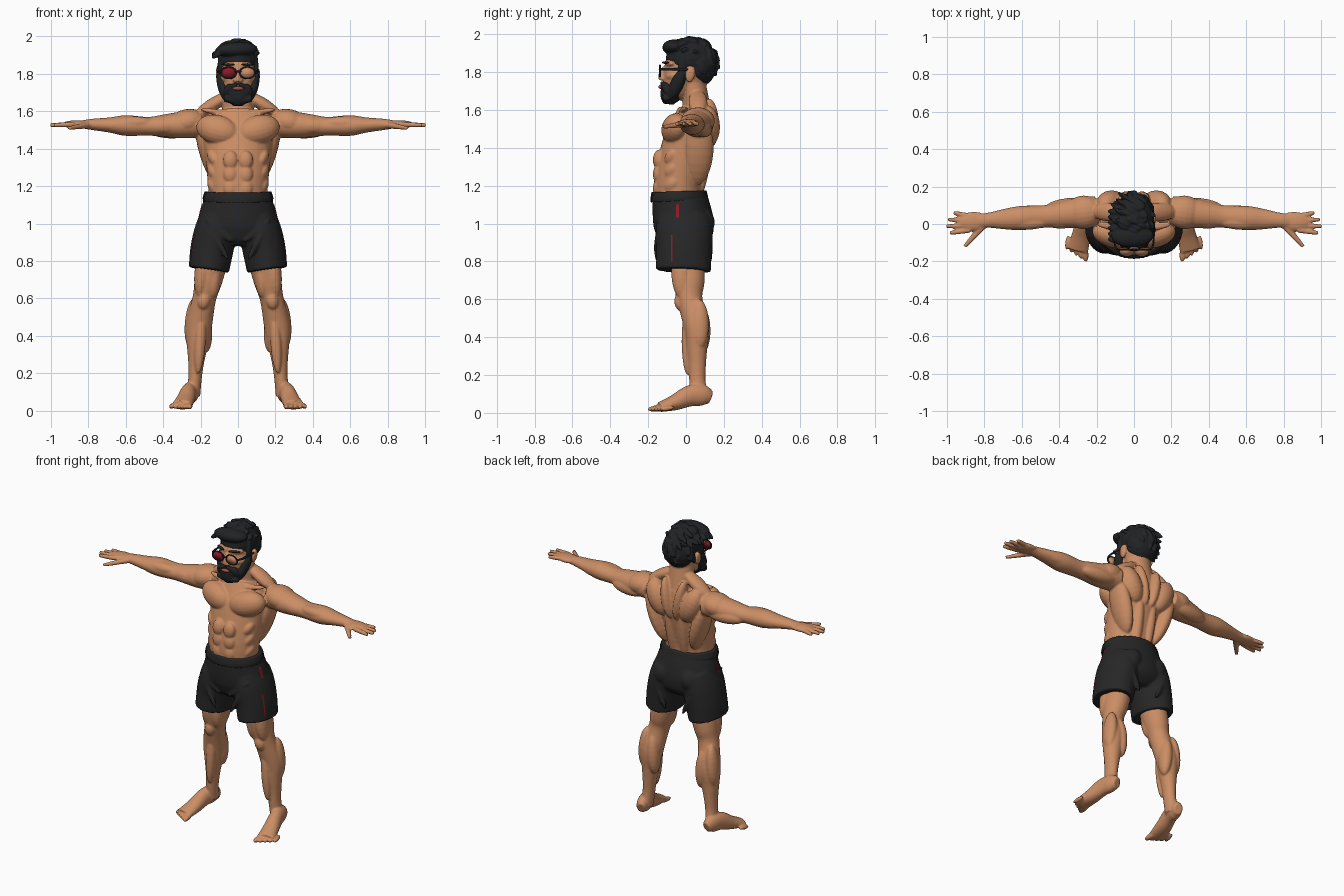
import bpy, bmesh, math, random
from mathutils import Vector, Matrix

random.seed(4)
default_cube = bpy.data.objects.get("Cube")
if default_cube:
    bpy.data.objects.remove(default_cube)


def material(name, red, green, blue):
    mat = bpy.data.materials.new(name)
    mat.use_nodes = True
    mat.diffuse_color = (red, green, blue, 1)
    shader = mat.node_tree.nodes["Principled BSDF"]
    shader.inputs["Base Color"].default_value = (red, green, blue, 1)
    shader.inputs["Roughness"].default_value = .8
    return mat


skin = material("tan skin", .6, .27, .13)
black_cloth = material("black cloth", .02, .02, .02)
black_hair = material("black hair", .015, .016, .018)
dark_red = material("dark red", .26, .01, .02)
lip_red = material("lip red", .35, .07, .05)
both, middle = (1, -1), (1,)


def point(x, y, z):
    return Vector((x, y, z))


def mid(y, z):
    return Vector((0, y, z))


def along(start, end, share, forward=0, outward=0, rise=0):
    """Point part of the way between two landmarks, shifted off the line."""
    return start.lerp(end, share) + Vector((outward, -forward, rise))


def axes(direction):
    """Width, depth and length axes for a part running along a direction."""
    length = direction.normalized()
    ref = mid(0, 1) if abs(length.y) > .8 else mid(1, 0)
    depth = (ref - length * ref.dot(length)).normalized()
    return depth.cross(length), depth, length


def muscle(bm, start, end, width, depth, sides=both):
    """Ellipsoid stretched between two points, mirrored over x."""
    for side in sides:
        a, b = (point(p.x * side, p.y, p.z) for p in (start, end))
        x, y, z = axes(b - a)
        columns = (x * width, y * depth, z * (b - a).length / 2)
        matrix = Matrix.Translation((a + b) / 2) @ Matrix(columns).transposed().to_4x4()
        bmesh.ops.create_uvsphere(bm, u_segments=20, v_segments=12, radius=1, matrix=matrix)


def blend(rows, steps=5):
    """Smooth curve through rows of centre, width and depth."""
    knots = [Vector((*centre, width, depth)) for centre, width, depth in rows]
    knots = [knots[0]] + knots + [knots[-1]]
    result = []
    for p, q, r, s in zip(knots, knots[1:], knots[2:], knots[3:]):
        for k in range(steps):
            t = k / steps
            result.append(q + ((r - p) * t + (p * 2 - q * 5 + r * 4 - s) * t * t
                               + (q * 3 - p - r * 3 + s) * t ** 3) / 2)
    return result + [knots[-1]]


def tube(bm, rows, sides=both, count=28, rib=0):
    """Closed loft with oval sections, mirrored over x."""
    for side in sides:
        path = blend(rows)
        centres = [point(p[0] * side, p[1], p[2]) for p in path]
        rings = []
        for i, (centre, p) in enumerate(zip(centres, path)):
            x, y, _ = axes(centres[min(i + 1, len(path) - 1)] - centres[max(i - 1, 0)])
            ring = []
            for k in range(count):
                angle = math.tau * k / count
                offset = x * p[3] * math.cos(angle) + y * p[4] * math.sin(angle)
                ring.append(bm.verts.new(centre + offset * (1 + rib * (-1) ** k)))
            rings.append(ring)
        for low, high in zip(rings, rings[1:]):
            for k in range(count):
                n = (k + 1) % count
                bm.faces.new((low[k], low[n], high[n], high[k]))
        bm.faces.new(rings[0])
        bm.faces.new(rings[-1])


def finish(bm, name, mat, voxel=0, relax=1):
    """Turn the volumes into one object, fused into one skin when a voxel size is given."""
    bmesh.ops.recalc_face_normals(bm, faces=bm.faces)
    mesh = bpy.data.meshes.new(name)
    bm.to_mesh(mesh)
    bm.free()
    mesh.materials.append(mat)
    mesh.shade_smooth()
    obj = bpy.data.objects.new(name, mesh)
    bpy.context.collection.objects.link(obj)
    if voxel:
        fuse = obj.modifiers.new("fuse", "REMESH")
        fuse.mode, fuse.voxel_size, fuse.use_smooth_shade = "VOXEL", voxel, True
        soften = obj.modifiers.new("soften", "SMOOTH")
        soften.factor, soften.iterations = .5, relax
    return obj


# landmarks of the left half
shoulder, elbow = point(.2, .07, 1.53), point(.48, .04, 1.52)
wrist, knuckles = point(.78, .02, 1.53), point(.9, .01, 1.53)
hip, knee = point(.1, 0, .95), point(.18, .02, .6)
calf, ankle = point(.21, .055, .45), point(.23, .06, .17)
heel, toes = point(.24, .13, .08), point(.3, -.14, .03)

body = bmesh.new()
# torso and neck
tube(body, [(mid(-.03, 1), .15, .12), (mid(-.04, 1.2), .16, .13), (mid(0, 1.4), .18, .13),
            (mid(.03, 1.5), .19, .12), (mid(.05, 1.6), .13, .09)], middle, 40)
tube(body, [(mid(.06, 1.56), .09, .08), (mid(.05, 1.66), .08, .07), (mid(.03, 1.76), .08, .07)], middle)
# chest, shoulders and back
muscle(body, mid(-.085, 1.47), along(shoulder, elbow, 0, forward=.1, outward=.02), .08, .07)
muscle(body, along(shoulder, elbow, -.1, rise=.03), along(shoulder, elbow, .6), .07, .09)
muscle(body, point(.03, .06, 1.7), along(shoulder, elbow, .1, rise=.05), .035, .05)
muscle(body, point(.07, .11, 1.4), point(.17, .11, 1.62), .07, .07)
muscle(body, point(.1, .05, 1.2), point(.21, .08, 1.55), .05, .08)
muscle(body, point(.04, .05, 1.1), point(.05, .12, 1.5), .035, .04)
muscle(body, point(.02, .13, 1.4), point(.07, .12, 1.66), .035, .05)
muscle(body, point(.02, -.03, 1.58), along(shoulder, elbow, 0, forward=.07, rise=.08), .015, .02)
# abdomen
for row in range(3):
    rise = mid(0, .075 * row)
    muscle(body, point(.04, -.15, 1.14) + rise, point(.04, -.14, 1.24) + rise, .04, .03)
    muscle(body, point(.11, -.1, 1.16) + rise, point(.15, -.04, 1.24) + rise, .03, .04)
# arms
tube(body, [(shoulder, .07, .08), (along(shoulder, elbow, .4), .07, .08), (along(shoulder, elbow, .7), .06, .07),
            (elbow, .05, .06), (along(elbow, wrist, .4), .055, .065), (along(elbow, wrist, .7), .04, .055),
            (wrist, .03, .04), (along(wrist, knuckles, .5), .02, .04)])
muscle(body, along(shoulder, elbow, .3, forward=.04), along(shoulder, elbow, 1, forward=.03), .045, .04)
muscle(body, along(shoulder, elbow, .1, forward=-.04, rise=-.03),
       along(shoulder, elbow, 1, forward=-.04, rise=-.02), .045, .045)
muscle(body, along(elbow, wrist, -.1, forward=.03, rise=.02), along(elbow, wrist, .7, forward=.02, rise=.01), .036, .04)
muscle(body, along(elbow, wrist, .1, forward=-.03, rise=-.01), along(elbow, wrist, .9, forward=-.02), .038, .036)
# hands
muscle(body, wrist, along(wrist, knuckles, 1.35), .022, .052)
for finger, reach in enumerate((.965, .995, 1.004, .985)):
    tip = point(reach, .06 - .036 * finger, 1.526)
    base = along(wrist, knuckles, .8, forward=.025 * finger - .03)
    tube(body, [(base, .014, .014), (base.lerp(tip, .6), .013, .013), (tip, .01, .01)], count=12)
thumb = point(.905, -.12, 1.51)
tube(body, [(along(wrist, thumb, .2), .018, .02), (along(wrist, thumb, .6), .014, .016), (thumb, .01, .01)], count=12)
# legs
tube(body, [(hip, .09, .1), (along(hip, knee, .7), .075, .085), (knee, .063, .067), (calf, .07, .066),
            (along(calf, ankle, .4), .055, .055), (along(calf, ankle, .7), .042, .047),
            (ankle, .036, .043), (along(ankle, heel, 1, forward=.06), .038, .048)])
muscle(body, along(calf, ankle, .5, forward=-.025, outward=-.05), along(knee, calf, .2, forward=-.05), .04, .05)
muscle(body, along(calf, ankle, .4, forward=-.015, outward=.04), along(knee, calf, 0, forward=-.05, outward=.055), .038, .05)
muscle(body, along(hip, knee, 1, forward=.04, outward=-.045), along(hip, knee, .3, forward=.03), .042, .05)
muscle(body, along(hip, knee, 1, forward=.04, outward=.025), along(hip, knee, .2, forward=.03, outward=.06), .042, .055)
muscle(body, along(knee, calf, .4, forward=.06), along(knee, calf, -.2, forward=.05), .034, .03)
muscle(body, along(calf, ankle, .9, forward=.05, outward=-.015), along(knee, calf, .4, forward=.03), .03, .03)
# feet and toes
tube(body, [(heel, .028, .034), (along(heel, toes, .15, rise=.02), .04, .055), (along(heel, toes, .4, rise=.03), .043, .056),
            (along(heel, toes, .7, rise=.01), .05, .042), (toes, .056, .026)])
for toe in range(5):
    root, tip = point(.27, -.1, .03), point(.256, -.203, .018)
    muscle(body, along(root, root, 0, forward=-.01 * toe, outward=.02 * toe),
           along(tip, tip, 0, forward=-.016 * toe, outward=.026 * toe), .019 - .0015 * toe, .017 - .001 * toe)
# head, nose, cheeks, brow and ears
muscle(body, mid(.015, 1.69), mid(.015, 1.95), .098, .13, middle)
muscle(body, mid(-.035, 1.65), mid(-.03, 1.9), .092, .088, middle)
muscle(body, mid(-.115, 1.83), mid(-.14, 1.755), .016, .016, middle)
muscle(body, mid(-.135, 1.767), point(.026, -.12, 1.765), .012, .014)
muscle(body, mid(-.105, 1.845), point(.09, -.07, 1.845), .016, .02)
muscle(body, point(.03, -.1, 1.775), point(.09, -.05, 1.785), .025, .025)
muscle(body, point(.1, .015, 1.745), point(.108, .03, 1.83), .014, .026)
finish(body, "body", skin, .006, 3)

# hair with swept tufts
hair = bmesh.new()
crown, cap_size = mid(.025, 1.87), point(.108, .132, .107)
muscle(hair, crown - mid(0, cap_size.z), crown + mid(0, cap_size.z), cap_size.x, cap_size.y, middle)
muscle(hair, mid(.075, 1.725), mid(.075, 1.95), .104, .086, middle)
muscle(hair, point(.097, -.025, 1.76), point(.098, -.015, 1.9), .012, .022)
muscle(hair, point(-.12, -.07, 1.925), point(.105, -.06, 1.935), .042, .06, middle)
for _ in range(150):
    turn, rise = random.uniform(0, math.tau), random.uniform(-.6, 1)
    flat = math.sqrt(1 - rise * rise)
    out = point(flat * math.cos(turn), flat * math.sin(turn), rise)
    root = crown + out * cap_size * .96
    if root.z > 1.91 or root.y > .05:
        sweep = point(-.035, .02, -.015) if root.z > 1.9 else point(-.01, .01, -.04)
        tip = root + sweep + out * random.uniform(.004, .018)
        tip.z = min(tip.z, 1.985)
        muscle(hair, root - sweep * .6, tip, .013, .013, middle)
for k in range(6):
    back = mid(.03 * k, 0)
    muscle(hair, point(-.075, -.09, 1.925) + back, point(-.14, -.08, 1.885 + .01 * (k % 3)) + back, .014, .016, middle)
finish(hair, "hair", black_hair, .005)

# beard, moustache, eyebrows and lips
beard = bmesh.new()
tube(beard, [(mid(-.09, 1.63), .026, .025), (mid(-.086, 1.66), .06, .05), (mid(-.07, 1.71), .083, .064)], middle)
muscle(beard, point(.1, -.01, 1.815), point(.06, -.085, 1.655), .03, .036)
muscle(beard, mid(-.13, 1.748), point(.07, -.1, 1.715), .013, .016)
muscle(beard, point(.04, -.115, 1.745), point(.07, -.09, 1.68), .022, .022)
for k in range(-5, 6):
    muscle(beard, point(.012 * k, -.1, 1.68), point(.014 * k, -.11, 1.63 + .004 * abs(k)), .011, .022, middle)
finish(beard, "beard", black_hair, .005)
brows = bmesh.new()
muscle(brows, point(.018, -.126, 1.85), point(.085, -.092, 1.85), .007, .01)
finish(brows, "eyebrows", black_hair)
lips = bmesh.new()
muscle(lips, point(-.03, -.132, 1.722), point(.03, -.132, 1.722), .011, .014, middle)
finish(lips, "lips", lip_red)

# glasses
for side, name, tint in ((1, "left", skin), (-1, "right", dark_red)):
    centre, lens = point(.05 * side, -.137, 1.806), bmesh.new()
    tube(lens, [(centre + mid(shift, 0), .038, .028) for shift in (-.002, .002)], middle)
    finish(lens, name + "_lens", tint)
    bpy.ops.mesh.primitive_torus_add(major_radius=.036, minor_radius=.0045, major_segments=32, minor_segments=8,
                                     location=centre, rotation=(math.pi / 2, 0, 0))
    rim = bpy.context.object
    rim.name, rim.scale = name + "_rim", (1.13, .85, 1)
    rim.data.materials.append(black_hair)
    rim.data.shade_smooth()
temples = bmesh.new()
tube(temples, [(point(.09, -.135, 1.815), .006, .006), (point(.104, -.1, 1.815), .005, .007),
               (point(.108, .02, 1.812), .005, .006)], count=10)
muscle(temples, point(-.02, -.139, 1.812), point(.02, -.139, 1.812), .005, .005, middle)
finish(temples, "glasses_arms", black_hair)

# shorts with seat and folds
cloth = bmesh.new()
tube(cloth, [(mid(-.035, 1.15), .176, .143), (mid(-.02, 1.05), .207, .157), (mid(-.01, .98), .215, .158),
             (mid(-.01, .92), .2, .14), (mid(-.01, .88), .13, .1)], middle, 48)
tube(cloth, [(point(.1, -.01, 1.04), .1, .14), (point(.12, -.01, .96), .112, .15),
             (point(.14, -.01, .86), .115, .146), (point(.156, -.014, .752), .108, .146)], count=40)
muscle(cloth, point(.03, .07, .98), point(.16, .075, 1.03), .085, .08)
for start, end in ((point(.03, -.15, .9), point(.17, -.14, 1.02)), (point(.05, -.155, .8), point(.13, -.155, .95)),
                   (point(.2, -.1, .76), point(.19, -.11, 1)), (point(.06, .125, .78), point(.14, .13, .95))):
    muscle(cloth, start, end, .016, .014)
shorts = finish(cloth, "shorts", black_cloth, .008, 3)
band = bmesh.new()
tube(band, [(mid(-.035, 1.12), .185, .15), (mid(-.036, 1.14), .187, .15), (mid(-.037, 1.17), .178, .144)], middle, 96, .008)
finish(band, "waistband", black_cloth)

# red side piping laid on the shorts
for part, y, low, high, half in (("upper", -.045, 1.03, 1.1, .008), ("lower", -.075, .8, .94, .004)):
    for side, name in ((1, "left"), (-1, "right")):
        strip = bmesh.new()
        rows = [[strip.verts.new((side * .3, y + w, low + (high - low) * k / 10)) for w in (-half, half)]
                for k in range(11)]
        for a, b in zip(rows, rows[1:]):
            strip.faces.new((a[0], a[1], b[1], b[0]))
        piping = finish(strip, name + "_" + part + "_piping", dark_red)
        cling = piping.modifiers.new("cling", "SHRINKWRAP")
        cling.target, cling.offset = shorts, .003
        cling.wrap_method, cling.wrap_mode = "PROJECT", "ABOVE_SURFACE"
        cling.use_project_x = cling.use_negative_direction = cling.use_positive_direction = True
